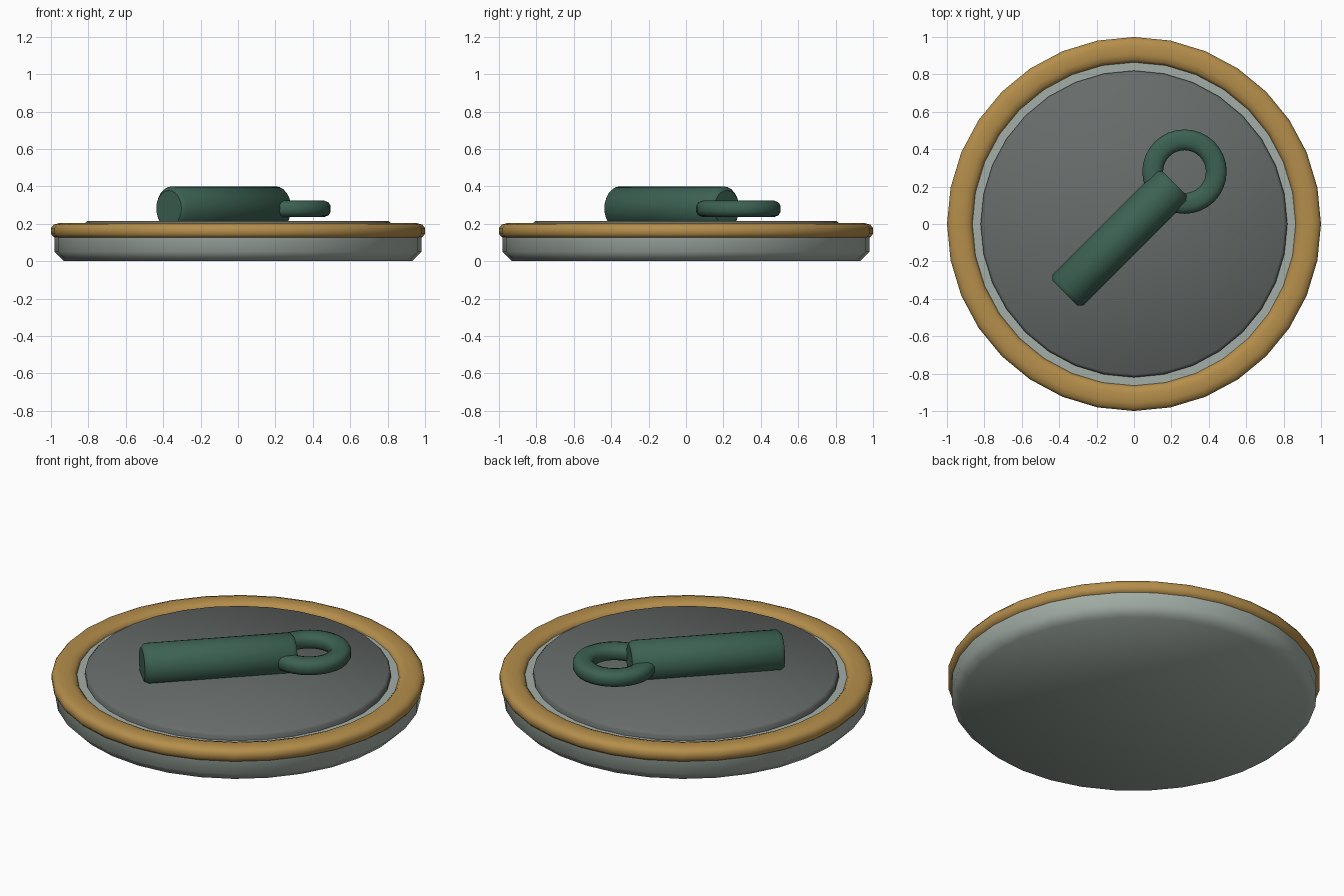
import bpy, math

cube = bpy.data.objects.get("Cube")
if cube:
    bpy.data.objects.remove(cube)


def material(name, color):
    mat = bpy.data.materials.new(name)
    mat.use_nodes = True
    mat.diffuse_color = (*color, 1)
    mat.node_tree.nodes["Principled BSDF"].inputs["Base Color"].default_value = (*color, 1)
    return mat


light_grey = material("light grey", (0.36, 0.42, 0.38))
dark_grey = material("dark grey", (0.135, 0.15, 0.145))
gold = material("gold", (0.46, 0.27, 0.07))
green = material("dark green", (0.045, 0.12, 0.085))


def lathe(name, profile, sides, mat, closed=False):
    """Turn a (radius, height) profile around z; open profiles get end caps."""
    n = len(profile)
    verts, faces = [], []
    for i in range(sides):
        a = 2 * math.pi * i / sides
        verts += [(r * math.cos(a), r * math.sin(a), z) for r, z in profile]
    for i in range(sides):
        j = (i + 1) % sides
        for k in range(n if closed else n - 1):
            m = (k + 1) % n
            faces.append((i * n + k, j * n + k, j * n + m, i * n + m))
    if not closed:
        faces.append([i * n for i in reversed(range(sides))])
        faces.append([i * n + n - 1 for i in range(sides)])
    mesh = bpy.data.meshes.new(name)
    mesh.from_pydata(verts, [], faces)
    mesh.materials.append(mat)
    obj = bpy.data.objects.new(name, mesh)
    bpy.context.collection.objects.link(obj)
    bpy.ops.object.select_all(action="DESELECT")
    obj.select_set(True)
    bpy.context.view_layer.objects.active = obj
    bpy.ops.object.shade_smooth_by_angle(angle=math.radians(46))
    return obj


def section(radius, half_w, half_h, steps=12, power=0.75):
    """Flattened, slightly squared round section for a ring."""
    def bulge(v):
        return math.copysign(abs(v) ** power, v)
    angles = [2 * math.pi * (k + 0.5) / steps for k in range(steps)]
    return [(radius + half_w * bulge(math.cos(a)), half_h * bulge(math.sin(a))) for a in angles]


# Chamfered base and raised centre plate
lathe("base", [(0.93, 0), (0.98, 0.05), (0.98, 0.175)], 32, light_grey)
lathe("centre_plate", [(0.82, 0.15), (0.82, 0.2), (0.805, 0.215)], 32, dark_grey)

# Rim around the upper edge
rim = lathe("rim", section(0.932, 0.0695, 0.043), 32, gold, closed=True)
rim.location.z = 0.162

# Handle lying diagonally across the plate
handle = lathe("handle", [(0.095, -0.523), (0.117, -0.5), (0.117, 0.285), (0.095, 0.308)], 24, green)
handle.rotation_euler = (0, math.pi / 2, math.pi / 4)
handle.location.z = 0.283

# Loop at the end of the handle
loop = lathe("handle_loop", section(0.17, 0.057, 0.045), 32, green, closed=True)
loop.location = (0.27, 0.28, 0.28)
